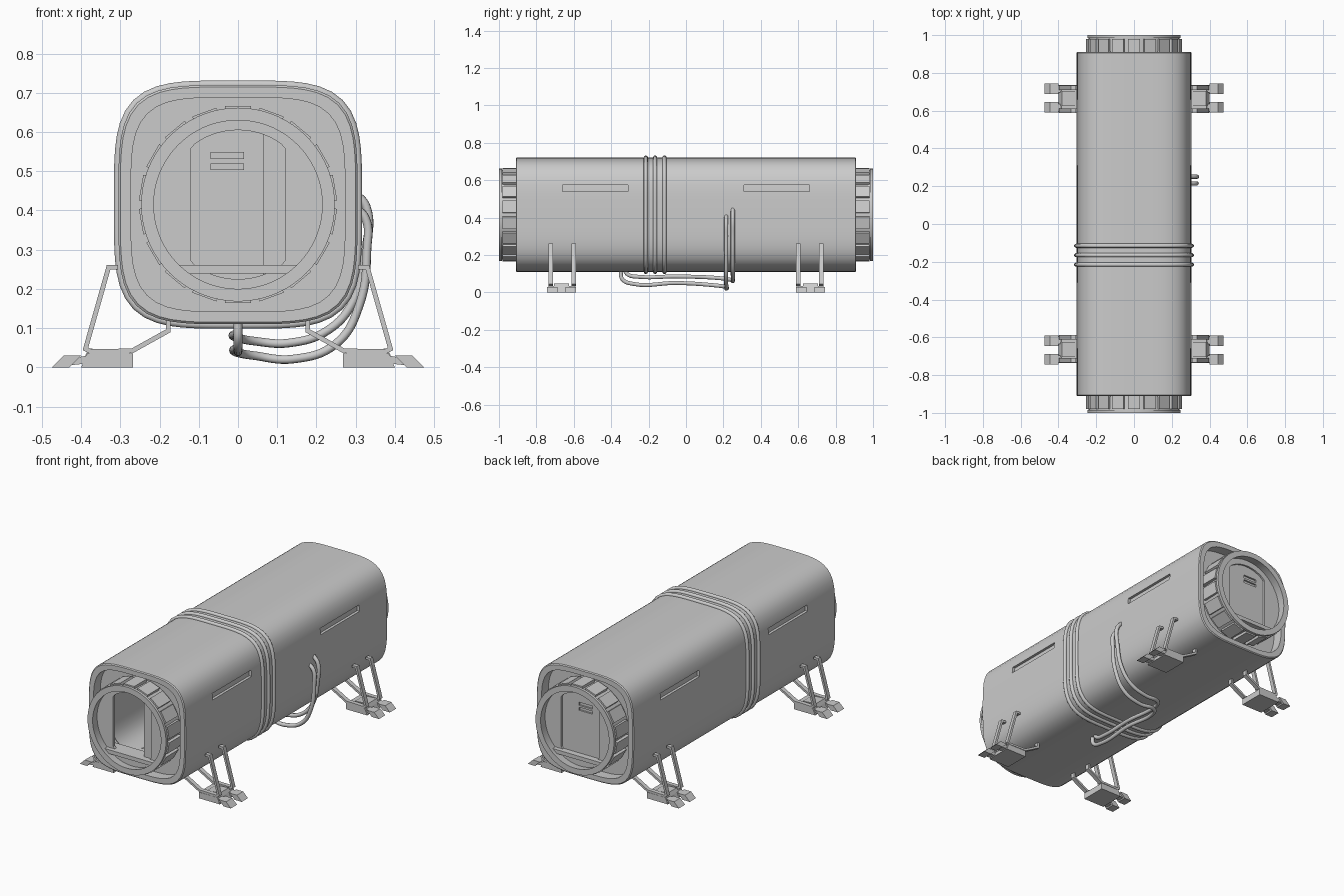
import bpy, bmesh
from math import sin, cos, pi, tau
from mathutils import Matrix, Vector

cube = bpy.data.objects.get("Cube")
if cube:
    bpy.data.objects.remove(cube, do_unlink=True)

CZ = 0.415      # height of the hull axis
SEG = 72        # sides of every lofted section
HULL = 4.2      # squareness of the hull section

grey = bpy.data.materials.new("light_grey")
grey.use_nodes = True
grey.diffuse_color = (0.6, 0.6, 0.6, 1)
grey.node_tree.nodes["Principled BSDF"].inputs["Base Color"].default_value = (0.6, 0.6, 0.6, 1)


def finish(name, bm, smooth=True):
    mesh = bpy.data.meshes.new(name)
    bm.to_mesh(mesh)
    bm.free()
    mesh.materials.append(grey)
    obj = bpy.data.objects.new(name, mesh)
    bpy.context.collection.objects.link(obj)
    if smooth:
        bpy.ops.object.select_all(action='DESELECT')
        obj.select_set(True)
        bpy.context.view_layer.objects.active = obj
        bpy.ops.object.shade_smooth_by_angle(angle=pi / 6)
    return obj


def mirror(obj, x, y):
    mod = obj.modifiers.new("mirror", 'MIRROR')
    mod.use_axis = (x, y, False)


def ring(size, power, y):
    """Closed section: superellipse, or the doorway outline when power is 0."""
    pts = []
    for i in range(SEG):
        c, s = cos(tau * i / SEG), sin(tau * i / SEG)
        if power:
            r = size / (abs(c) ** power + abs(s) ** power) ** (1 / power)
        else:
            r = min(size, 0.12 / max(abs(c), 1e-6))
        pts.append(Vector((r * c, y, CZ + r * s)))
    return pts


def loft(bm, sections):
    rows = [[bm.verts.new(p) for p in ring(*s)] for s in sections]
    for a, b in zip(rows, rows[1:]):
        for j in range(SEG):
            k = (j + 1) % SEG
            bm.faces.new((a[j], b[j], b[k], a[k]))


def cut(bm, axis, values):
    for v in values:
        no = Vector((0, 0, 0))
        no[axis] = 1
        bmesh.ops.bisect_plane(bm, geom=bm.verts[:] + bm.edges[:] + bm.faces[:],
                               plane_co=no * v, plane_no=no)


def sink(bm, rule, offset):
    """Push the faces that satisfy the rule inwards, with side walls."""
    faces = [f for f in bm.faces if rule(f.calc_center_median())]
    out = bmesh.ops.extrude_face_region(bm, geom=faces)
    bmesh.ops.delete(bm, geom=faces, context='FACES_ONLY')
    bmesh.ops.translate(bm, vec=offset,
                        verts=[g for g in out["geom"] if isinstance(g, bmesh.types.BMVert)])


def box(bm, center, size, rot=Matrix()):
    bmesh.ops.create_cube(bm, size=1, matrix=rot @ Matrix.Translation(center)
                          @ Matrix.Diagonal((*size, 1)))


def prism(bm, profile, y0, y1):
    a = [bm.verts.new((x, y0, z)) for x, z in profile]
    b = [bm.verts.new((x, y1, z)) for x, z in profile]
    faces = [bm.faces.new(a), bm.faces.new(b[::-1])]
    for i in range(len(a)):
        j = (i + 1) % len(a)
        faces.append(bm.faces.new((a[j], a[i], b[i], b[j])))
    bmesh.ops.recalc_face_normals(bm, faces=faces)


def tube(name, points, radius, closed=False):
    curve = bpy.data.curves.new(name, 'CURVE')
    curve.dimensions = '3D'
    curve.bevel_depth = radius
    curve.bevel_resolution = 3
    curve.resolution_u = 8
    if closed:
        sp = curve.splines.new('POLY')
        sp.points.add(len(points) - 1)
        for p, co in zip(sp.points, points):
            p.co = (*co, 1)
    else:
        sp = curve.splines.new('BEZIER')
        sp.bezier_points.add(len(points) - 1)
        for p, co in zip(sp.bezier_points, points):
            p.co = co
            p.handle_left_type = p.handle_right_type = 'AUTO'
    sp.use_cyclic_u = closed
    sp.use_smooth = True
    curve.use_fill_caps = not closed
    curve.materials.append(grey)
    obj = bpy.data.objects.new(name, curve)
    bpy.context.collection.objects.link(obj)


# Hull: squarish tube with raised end rims and recessed ends
half = [(0.305, HULL, 0.905), (0.3, HULL, 0.91), (0.273, HULL, 0.91),
        (0.273, HULL, 0.85), (0.23, 2, 0.85)]
bm = bmesh.new()
loft(bm, [(a, n, -y) for a, n, y in half[::-1]] + half)
# Long side slots
cut(bm, 1, (-0.66, -0.31, 0.31, 0.66))
cut(bm, 2, (0.54, 0.575))
for side in (1, -1):
    sink(bm, lambda c: c.x * side > 0.28 and 0.31 < abs(c.y) < 0.66
         and 0.54 < c.z < 0.575, (-0.015 * side, 0, 0))
finish("hull", bm)

# Docking collars, each ending in a bulkhead with a doorway
collar = [(0.235, 2, 0.85), (0.24, 2, 0.985), (0.247, 2, 0.985), (0.247, 2, 1.0),
          (0.215, 2, 1.0), (0.222, 2, 0.95), (0.19, 0, 0.95), (0.19, 0, 0.935)]
for name, side in (("front", -1), ("back", 1)):
    bm = bmesh.new()
    loft(bm, [(a, n, y * side) for a, n, y in collar[::side]])
    finish(name + "_collar", bm)

# Closed back door with two grip slots
bm = bmesh.new()
bm.faces.new([bm.verts.new(p) for p in ring(0.19, 0, 0.94)[::-1]])
cut(bm, 0, (-0.07, 0.015))
cut(bm, 2, (0.503, 0.52, 0.531, 0.549))
sink(bm, lambda c: -0.07 < c.x < 0.015
     and (0.503 < c.z < 0.52 or 0.531 < c.z < 0.549), (0, -0.01, 0))
finish("back_door", bm, False)

# Front door, slid mostly open
bm = bmesh.new()
bm.faces.new([bm.verts.new(p) for p in ring(0.19, 0, -0.94)])
cut(bm, 0, (0.065,))
bmesh.ops.delete(bm, geom=[f for f in bm.faces if f.calc_center_median().x < 0.065],
                 context='FACES')
finish("front_door", bm, False)

# Thresholds
bm = bmesh.new()
box(bm, (0, 0.93, 0.25), (0.32, 0.09, 0.022))
mirror(finish("thresholds", bm, False), False, True)

# Grip plates around the collars
bm = bmesh.new()
for i in range(18):
    turn = Matrix.Translation((0, 0, CZ)) @ Matrix.Rotation(tau * i / 18, 4, 'Y')
    box(bm, (0, 0.925, 0.242), (0.066, 0.11, 0.018), turn)
mirror(finish("collar_plates", bm, False), False, True)

# Cable wraps
for i in range(3):
    tube("cable_wrap_%d" % (i + 1), ring(0.306, HULL, -0.115 - 0.05 * i), 0.011, True)

# Loose cables: out of the belly, along it, then up the side
tube("lower_cable", [(0, -0.35, 0.12), (0, -0.34, 0.07), (0, -0.28, 0.045),
                     (0, -0.05, 0.05), (0, 0.16, 0.037), (0.04, 0.21, 0.03),
                     (0.14, 0.215, 0.021), (0.25, 0.215, 0.06), (0.31, 0.215, 0.16),
                     (0.329, 0.215, 0.3), (0.325, 0.215, 0.38), (0.295, 0.215, 0.41)], 0.011)
tube("upper_cable", [(0, -0.33, 0.12), (0, -0.31, 0.095), (0, -0.25, 0.083),
                     (0, -0.05, 0.085), (0, 0.19, 0.075), (0.04, 0.24, 0.067),
                     (0.13, 0.25, 0.062), (0.23, 0.25, 0.095), (0.295, 0.25, 0.17),
                     (0.326, 0.25, 0.3), (0.327, 0.25, 0.41), (0.295, 0.25, 0.447)], 0.011)

# Legs: two bent flat bars each, repeated at the four corners
path = [(0.31, 0.255), (0.33, 0.255), (0.389, 0.047), (0.375, 0.04), (0.27, 0.042),
        (0.178, 0.093), (0.178, 0.115)]
bm = bmesh.new()
for y in (0.6, 0.722):
    for (x0, z0), (x1, z1) in zip(path, path[1:]):
        a, b = Vector((x0, y, z0)), Vector((x1, y, z1))
        d = (b - a).normalized()
        n = Vector((-d.z, 0, d.x)) * 0.006
        a, b = a - d * 0.004, b + d * 0.004
        prism(bm, [(p.x, p.z) for p in (a - n, b - n, b + n, a + n)], y - 0.012, y + 0.012)
mirror(finish("leg_bars", bm, False), True, True)

# Feet: sloped block with two hinged toe pads
bm = bmesh.new()
prism(bm, [(0.268, 0), (0.4, 0), (0.385, 0.035), (0.268, 0.035)], 0.59, 0.735)
prism(bm, [(0.28, 0.03), (0.39, 0.03), (0.38, 0.048), (0.3, 0.042)], 0.625, 0.705)
for y in (0.617, 0.715):
    prism(bm, [(0.385, 0.01), (0.43, 0.005), (0.425, 0.022), (0.385, 0.03)], y - 0.018, y + 0.018)
    prism(bm, [(0.43, 0), (0.475, 0), (0.445, 0.03), (0.4, 0.03)], y - 0.028, y + 0.028)
mirror(finish("feet", bm, False), True, True)
